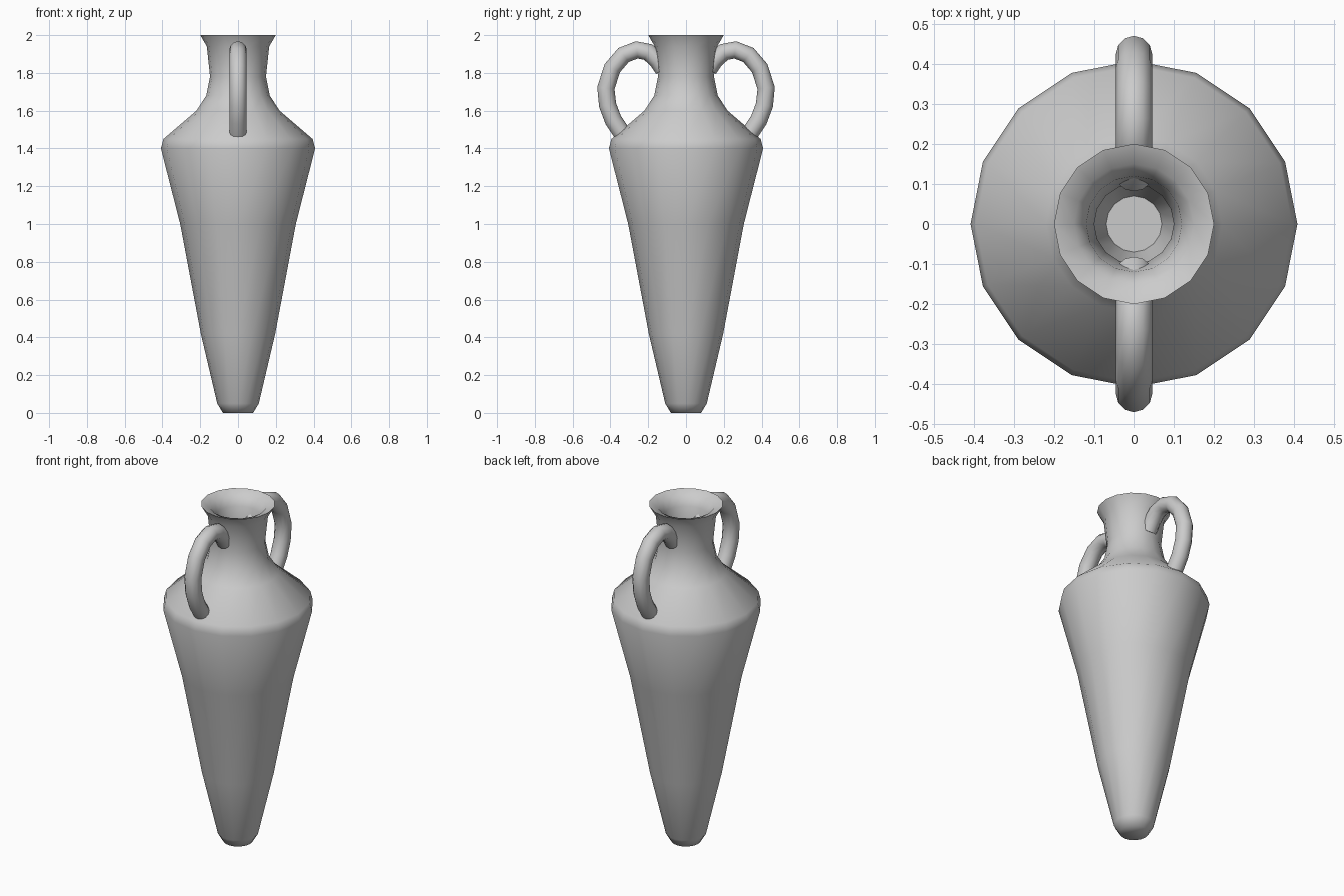
import bpy, bmesh, math
from mathutils import Vector

cube = bpy.data.objects.get("Cube")
if cube:
    bpy.data.objects.remove(cube, do_unlink=True)

clay = bpy.data.materials.new("pale_grey_clay")
clay.use_nodes = True
colour = (0.6, 0.6, 0.6, 1)
clay.diffuse_color = colour
clay.node_tree.nodes["Principled BSDF"].inputs["Base Color"].default_value = colour


def finish(bm, name, angle):
    bmesh.ops.recalc_face_normals(bm, faces=bm.faces)
    mesh = bpy.data.meshes.new(name)
    bm.to_mesh(mesh)
    bm.free()
    mesh.materials.append(clay)
    obj = bpy.data.objects.new(name, mesh)
    bpy.context.collection.objects.link(obj)
    bpy.ops.object.select_all(action="DESELECT")
    obj.select_set(True)
    bpy.context.view_layer.objects.active = obj
    bpy.ops.object.shade_smooth_by_angle(angle=math.radians(angle))
    return obj


def bridge(bm, rings):
    for a, b in zip(rings, rings[1:]):
        n = len(a)
        for i in range(n):
            j = (i + 1) % n
            bm.faces.new((a[i], a[j], b[j], b[i]))
    bm.faces.new(rings[0])
    bm.faces.new(rings[-1])


# Jar: outer wall from the foot up, over the lip, then down the inside
SIDES = 16
outer = [(0.08, 0), (0.11, 0.05), (0.197, 0.42), (0.306, 1.0), (0.408, 1.4),
         (0.395, 1.45), (0.22, 1.6), (0.168, 1.68), (0.148, 1.78), (0.165, 1.94), (0.2, 2.0)]
inner = [(0.15, 1.982), (0.12, 1.93), (0.1, 1.79), (0.12, 1.66), (0.17, 1.58),
         (0.345, 1.43), (0.355, 1.39), (0.26, 1.0), (0.15, 0.42), (0.07, 0.06)]
bm = bmesh.new()
rings = []
for r, z in outer + inner:
    angles = [math.tau * i / SIDES for i in range(SIDES)]
    rings.append([bm.verts.new((r * math.cos(a), r * math.sin(a), z)) for a in angles])
bridge(bm, rings)
finish(bm, "jar_body", 75)

# Handles: a round tube swept along an arch from neck to shoulder
path = [(0.12, 1.82), (0.15, 1.865), (0.2, 1.91), (0.26, 1.922), (0.33, 1.895), (0.39, 1.825),
        (0.424, 1.72), (0.415, 1.63), (0.385, 1.55), (0.325, 1.46)]
TUBE, TUBE_SIDES = 0.046, 12


def handle(name, side):
    bm = bmesh.new()
    points = [Vector((0, side * y, z)) for y, z in path]
    rings = []
    for i, p in enumerate(points):
        along = (points[min(i + 1, len(points) - 1)] - points[max(i - 1, 0)]).normalized()
        across = Vector((1, 0, 0))
        up = along.cross(across)
        angles = [math.tau * k / TUBE_SIDES for k in range(TUBE_SIDES)]
        rings.append([bm.verts.new(p + TUBE * (across * math.cos(a) + up * math.sin(a)))
                      for a in angles])
    bridge(bm, rings)
    finish(bm, name, 60)


handle("front_handle", -1)
handle("back_handle", 1)
